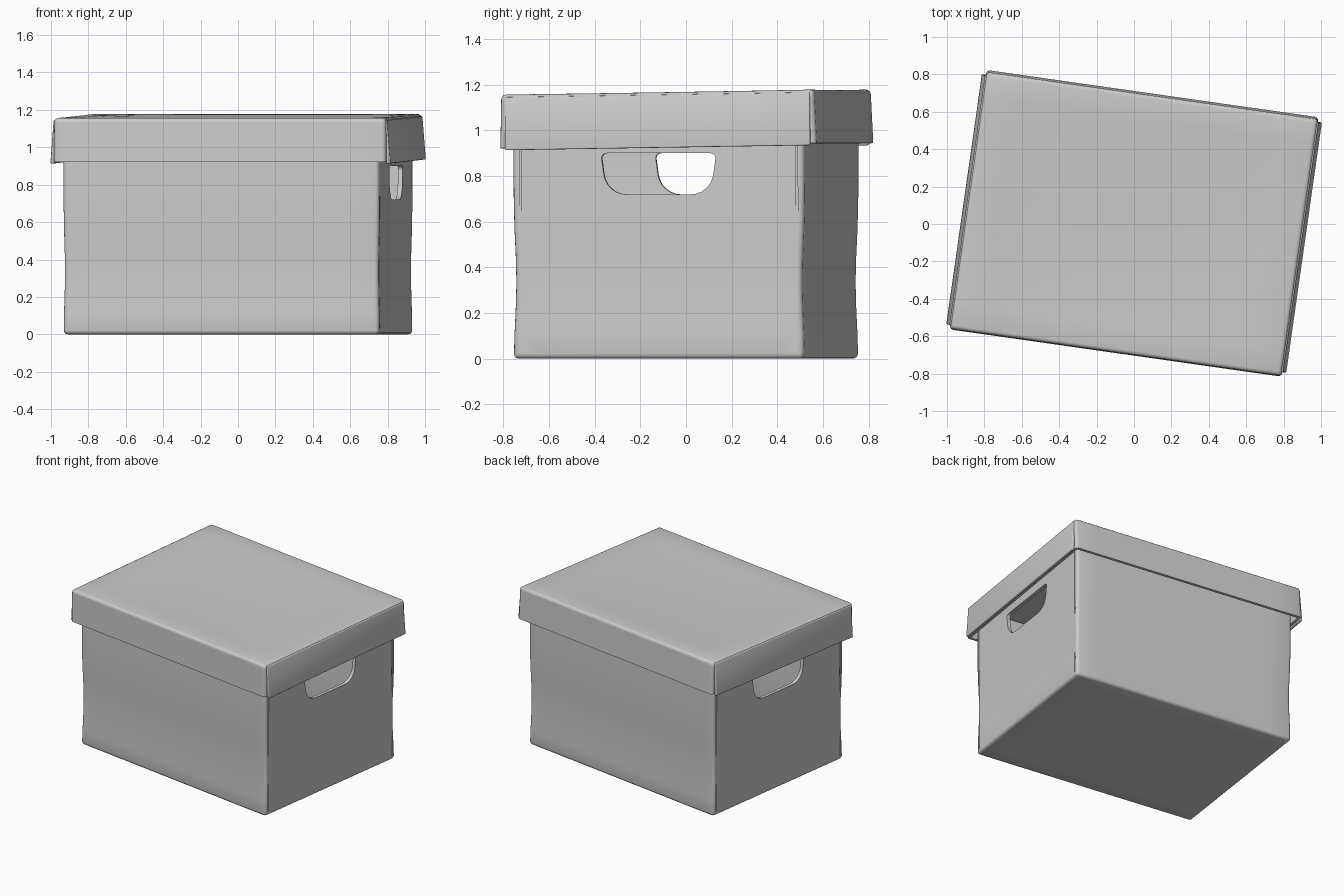
import bpy, bmesh, math
from mathutils import Matrix, Vector

if "Cube" in bpy.data.objects:
    bpy.data.objects.remove(bpy.data.objects["Cube"])

YAW = math.radians(-8.1)      # whole box is turned on the ground
LID_TILT = 0.016              # lid sits slightly higher at the back


def finish(bm, name):
    bmesh.ops.recalc_face_normals(bm, faces=bm.faces)
    mesh = bpy.data.meshes.new(name)
    bm.to_mesh(mesh)
    bm.free()
    ob = bpy.data.objects.new(name, mesh)
    bpy.context.collection.objects.link(ob)
    return ob


def activate(ob):
    bpy.ops.object.select_all(action='DESELECT')
    ob.select_set(True)
    bpy.context.view_layer.objects.active = ob


def apply_all(ob):
    activate(ob)
    for m in list(ob.modifiers):
        bpy.ops.object.modifier_apply(modifier=m.name)


def box(name, size, center, cuts=0, open_side=0, warp=None, bevel=0.0, wall=0.0):
    """Box, optionally open at top (1) or bottom (-1), warped and given wall thickness."""
    bm = bmesh.new()
    bmesh.ops.create_cube(bm, size=1)
    if open_side:
        cap = [f for f in bm.faces if f.normal.z * open_side > 0.5]
        bmesh.ops.delete(bm, geom=cap, context='FACES_ONLY')
    if cuts:
        bmesh.ops.subdivide_edges(bm, edges=bm.edges[:], cuts=cuts, use_grid_fill=True)
    for v in bm.verts:
        u = v.co * 2
        v.co = Vector(center) + Vector([c * s for c, s in zip(v.co, size)])
        if warp:
            v.co += Vector(warp(u))
    ob = finish(bm, name)
    if open_side:      # make sure the outer skin faces outwards
        c = sum((p.normal.dot(p.center - Vector(center)) for p in ob.data.polygons))
        if c < 0:
            ob.data.flip_normals()
    if bevel:
        m = ob.modifiers.new("bevel", 'BEVEL')
        m.width, m.segments = bevel, 3
        m.limit_method, m.angle_limit = 'ANGLE', math.radians(40)
    if wall:
        m = ob.modifiers.new("wall", 'SOLIDIFY')
        m.thickness, m.offset = wall, -1
    apply_all(ob)
    return ob


def cut(ob, cutter):
    cutter.hide_render = True
    m = ob.modifiers.new("cut", 'BOOLEAN')
    m.operation, m.solver, m.object = 'DIFFERENCE', 'EXACT', cutter
    apply_all(ob)
    bpy.data.objects.remove(cutter)


def handle_cutter():
    """Hand hole outline pushed through both ends of the box."""
    bm = bmesh.new()
    pts = [(-0.255, 0.90), (0.255, 0.90), (0.23, 0.72), (-0.23, 0.72)]
    vs = [bm.verts.new((-1.2, y, z)) for y, z in pts]
    bm.faces.new(vs)
    for pair, r in ((vs[:2], 0.025), (vs[2:], 0.085)):
        bmesh.ops.bevel(bm, geom=pair, offset=r, segments=6, profile=0.5, affect='VERTICES')
    ext = bmesh.ops.extrude_face_region(bm, geom=bm.faces[:])
    bmesh.ops.translate(bm, vec=(2.4, 0, 0),
                        verts=[g for g in ext['geom'] if isinstance(g, bmesh.types.BMVert)])
    return finish(bm, "handle_cutter")


# Body: open-topped card box whose walls pinch in slightly low down
def body_warp(u):
    pinch = 0.012 * math.exp(-((u.z + 0.4) / 0.4) ** 2)
    dy = -math.copysign(pinch, u.y) if abs(u.y) > 0.99 else 0
    dx = -math.copysign(pinch * 0.5, u.x) if abs(u.x) > 0.99 else 0
    return dx, dy, 0


body = box("box_body", (1.707, 1.29, 1.12), (0, 0, 0.56), cuts=9, open_side=1,
           warp=body_warp, bevel=0.022, wall=0.025)
cut(body, handle_cutter())

# Fold seams down the four corners of the end walls
for sx in (-1, 1):
    for sy in (-1, 1):
        cut(body, box("seam_cutter", (0.03, 0.008, 1.2),
                      (sx * 0.861, sy * 0.612, 0.63)))


# Lid: shallow tray turned upside down, top sagging a little
def lid_warp(u):
    if u.z > 0.99:
        return 0, 0, -0.018 * (1 - u.x ** 2) ** 0.5 * (1 - u.y ** 2)
    return u.x * 0.004, u.y * 0.004 * (1 - u.z), 0


lid = box("lid", (1.785, 1.385, 0.235), (0, 0, 1.0505), cuts=9, open_side=-1,
          warp=lid_warp, bevel=0.02, wall=0.02)

# Lid end flaps, flaring outwards at the bottom
flaps = []
for side, label in ((-1, "left"), (1, "right")):
    flaps.append(box(f"lid_{label}_flap", (0.022, 1.35, 0.232),
                     (side * 0.894, 0, 1.04),
                     warp=lambda u, s=side: (s * 0.009 * (0.5 - u.z), 0, 0), bevel=0.006))

# Tilt the lid, turn everything, smooth the soft surfaces
pivot = Matrix.Translation((0, 0, 1.16))
tilt = pivot @ Matrix.Rotation(LID_TILT, 4, 'X') @ pivot.inverted()
for ob in [body, lid] + flaps:
    if ob is not body:
        ob.data.transform(tilt)
    ob.data.transform(Matrix.Rotation(YAW, 4, 'Z'))
    activate(ob)
    bpy.ops.object.shade_smooth_by_angle(angle=math.radians(35))
